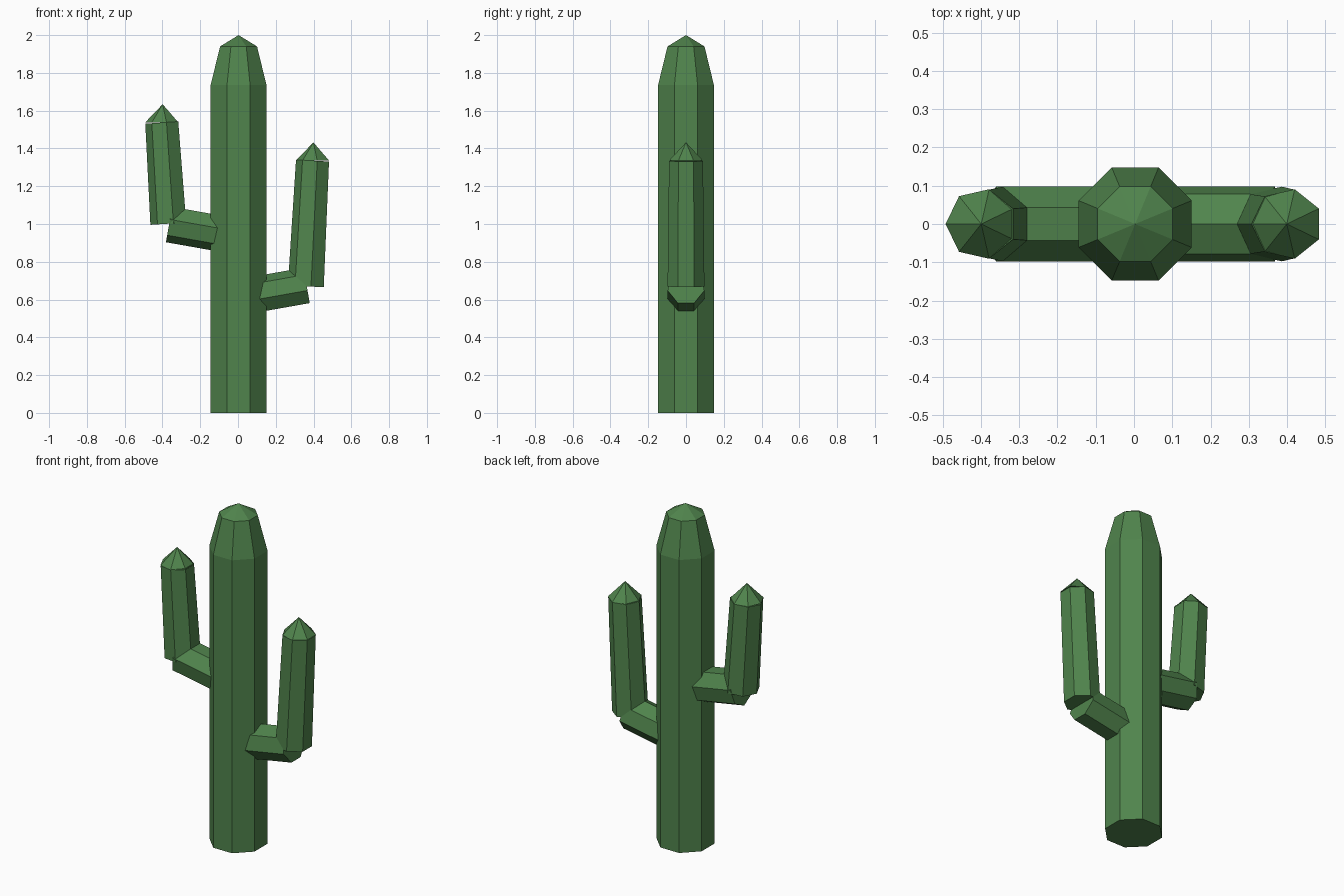
import bpy
import bmesh
from math import cos, sin, pi
from mathutils import Vector

cube = bpy.data.objects.get("Cube")
if cube:
    bpy.data.objects.remove(cube, do_unlink=True)

green = bpy.data.materials.new("cactus_green")
green.use_nodes = True
green.diffuse_color = (0.08, 0.23, 0.073, 1)
bsdf = green.node_tree.nodes["Principled BSDF"]
bsdf.inputs["Base Color"].default_value = green.diffuse_color
bsdf.inputs["Roughness"].default_value = 0.9


def stalk(name, rings, sides, phase):
    """Flat-sided stalk through (x, z, radius) rings; radius 0 makes a tip."""
    bm = bmesh.new()
    start, end = rings[0], rings[-1]
    axis = Vector((end[0] - start[0], 0, end[1] - start[1])).normalized()
    depth = Vector((0, 1, 0))
    across = depth.cross(axis)
    loops = []
    for x, z, radius in rings:
        centre = Vector((x, 0, z))
        if radius == 0:
            loops.append([bm.verts.new(centre)] * sides)
            continue
        angles = [phase + 2 * pi * i / sides for i in range(sides)]
        loops.append([bm.verts.new(centre + radius * (cos(a) * across + sin(a) * depth))
                      for a in angles])
    # Side walls, which become triangles at a tip
    for low, high in zip(loops, loops[1:]):
        for i in range(sides):
            j = (i + 1) % sides
            corners = [low[i], low[j], high[j], high[i]]
            bm.faces.new(list(dict.fromkeys(corners)))
    # End caps
    bm.faces.new(loops[0][::-1])
    if end[2] > 0:
        bm.faces.new(loops[-1])
    bmesh.ops.recalc_face_normals(bm, faces=bm.faces)
    mesh = bpy.data.meshes.new(name)
    bm.to_mesh(mesh)
    bm.free()
    mesh.materials.append(green)
    obj = bpy.data.objects.new(name, mesh)
    bpy.context.collection.objects.link(obj)
    return obj


# Trunk with tapered shoulder and shallow point
trunk = stalk("trunk", [(0, 0, 0.16), (0, 1.735, 0.16), (0, 1.94, 0.106), (0, 2, 0)],
              8, pi / 8)
trunk.location.x = 0.003

# Each arm: a rising branch, an upright and a pointed cap
for side, sign, elbow_z, top_z in (("left", 1, 0.67, 1.335), ("right", -1, 1.002, 1.537)):
    elbow_x, top_x = sign * 0.364, sign * 0.399
    stalk(side + "_arm_branch",
          [(sign * 0.06, elbow_z - 0.054, 0.1), (elbow_x, elbow_z, 0.1)], 7, pi)
    stalk(side + "_arm_upright",
          [(elbow_x, elbow_z, 0.1), (top_x, top_z, 0.092)], 7, pi)
    stalk(side + "_arm_cap",
          [(top_x, top_z, 0.093), (top_x, top_z + 0.097, 0)], 7, pi)
